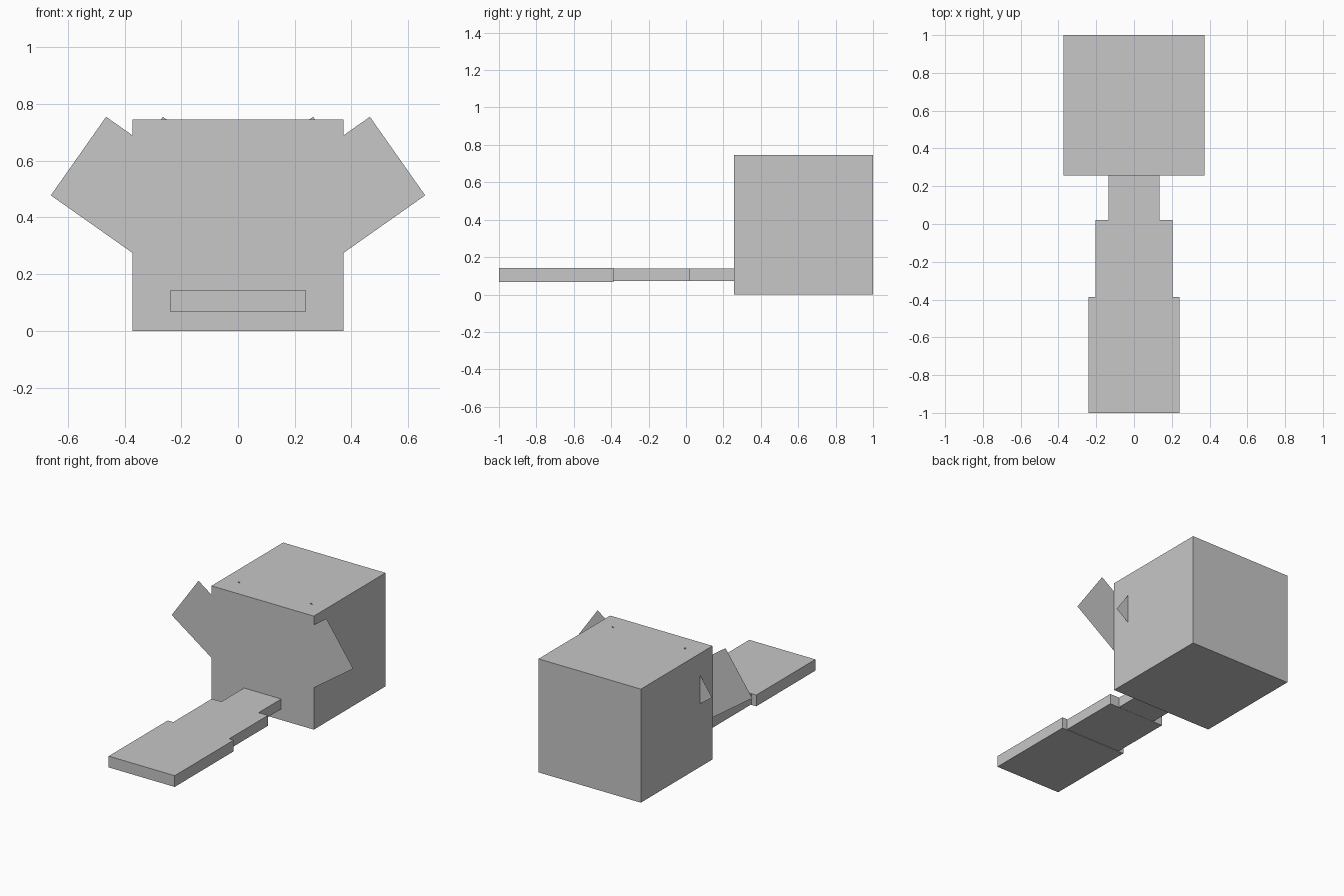
import bpy
import bmesh

cube = bpy.data.objects.get("Cube")
if cube:
    bpy.data.objects.remove(cube, do_unlink=True)

# One plain grey for every part
grey = bpy.data.materials.new("plain_grey")
grey.use_nodes = True
COLOUR = (0.57, 0.57, 0.57, 1.0)
grey.diffuse_color = COLOUR
grey.node_tree.nodes["Principled BSDF"].inputs["Base Color"].default_value = COLOUR


def add_object(name, bm):
    mesh = bpy.data.meshes.new(name)
    bm.to_mesh(mesh)
    bm.free()
    mesh.materials.append(grey)
    obj = bpy.data.objects.new(name, mesh)
    bpy.context.collection.objects.link(obj)
    return obj


def box(name, half_width, y0, y1, z0, z1):
    """Box centred on x = 0."""
    bm = bmesh.new()
    bmesh.ops.create_cube(bm, size=1)
    for v in bm.verts:
        v.co.x *= 2 * half_width
        v.co.y = y1 if v.co.y > 0 else y0
        v.co.z = z1 if v.co.z > 0 else z0
    return add_object(name, bm)


def panel(name, side, shift, y):
    """Flat upright tilted rectangle, slid towards the middle by shift."""
    corners = [(0.22, 0.168), (0.66, 0.478), (0.465, 0.755), (0.025, 0.445)]
    if side < 0:
        corners.reverse()
    bm = bmesh.new()
    bm.faces.new([bm.verts.new((side * (x - shift), y, z)) for x, z in corners])
    return add_object(name, bm)


# Large block at the back
box("body", 0.372, 0.256, 1.0, 0.0, 0.746)

# Stepped flat tail, widening away from the body
box("tail_base", 0.135, 0.02, 0.256, 0.072, 0.138)
box("tail_middle", 0.204, -0.387, 0.02, 0.071, 0.139)
box("tail_tip", 0.24, -1.0, -0.387, 0.068, 0.142)

# Two pairs of paper-thin panels: one on the front face, one set into the body
for side, label in ((1, "left"), (-1, "right")):
    panel(label + "_outer_panel", side, 0.0, 0.254)
    panel(label + "_inner_panel", side, 0.2, 0.385)
